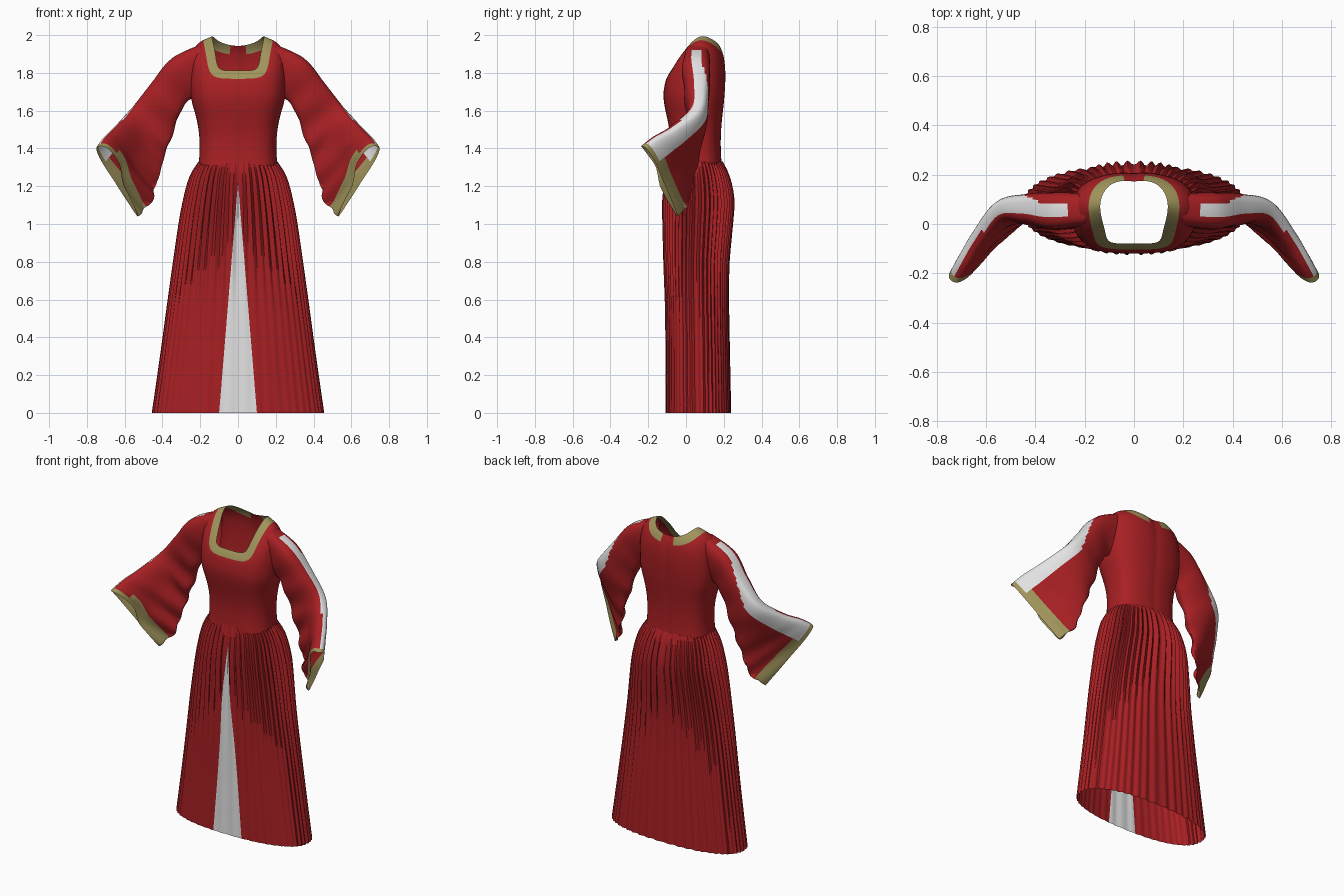
import bpy, bmesh, math
from mathutils import Vector

if "Cube" in bpy.data.objects:
    bpy.data.objects.remove(bpy.data.objects["Cube"])


def material(name, rgb):
    m = bpy.data.materials.new(name)
    m.diffuse_color = (*rgb, 1)
    m.use_nodes = True
    m.node_tree.nodes["Principled BSDF"].inputs["Base Color"].default_value = m.diffuse_color
    return m


MATS = [material("red_cloth", (0.39, 0.014, 0.017)),
        material("white_cloth", (0.78, 0.77, 0.77)),
        material("gold_trim", (0.35, 0.295, 0.105))]
RED, WHITE, GOLD = 0, 1, 2


def spline(keys, u):
    """Smooth interpolation through rows of numbers, u from 0 to 1."""
    f = u * (len(keys) - 1)
    i = min(int(f), len(keys) - 2)
    t = f - i
    p0, p1 = keys[max(i - 1, 0)], keys[i]
    p2, p3 = keys[i + 1], keys[min(i + 2, len(keys) - 1)]
    return [0.5 * (2 * b + (c - a) * t + (2 * a - 5 * b + 4 * c - d) * t * t
                   + (3 * b - a - 3 * c + d) * t ** 3)
            for a, b, c, d in zip(p0, p1, p2, p3)]


def ramp(x, lo, hi):
    x = max(0, min(1, (x - lo) / (hi - lo)))
    return x * x * (3 - 2 * x)


def loft(rows, closed, rule):
    """Skin rows of points; rule(row, column) gives the material."""
    bm = bmesh.new()
    grid = [[bm.verts.new(p) for p in r] for r in rows]
    n = len(rows[0])
    for j in range(len(rows) - 1):
        for i in range(n if closed else n - 1):
            k = (i + 1) % n
            f = bm.faces.new((grid[j][i], grid[j][k], grid[j + 1][k], grid[j + 1][i]))
            f.material_index = rule(j, i)
    return bm


def finish(bm, name, angle, mirror=False, subdiv=0):
    bmesh.ops.recalc_face_normals(bm, faces=bm.faces)
    me = bpy.data.meshes.new(name)
    bm.to_mesh(me)
    bm.free()
    ob = bpy.data.objects.new(name, me)
    bpy.context.collection.objects.link(ob)
    for m in MATS:
        me.materials.append(m)
    bpy.context.view_layer.objects.active = ob
    ob.select_set(True)
    bpy.ops.object.shade_smooth_by_angle(angle=math.radians(angle))
    ob.select_set(False)
    if mirror:
        mod = ob.modifiers.new("mirror", 'MIRROR')
        mod.use_clip = True
        mod.merge_threshold = 0.002
    if subdiv:
        mod = ob.modifiers.new("smooth", 'SUBSURF')
        mod.levels = mod.render_levels = subdiv
    return ob


# Pleated skirt: height, half width, front y, back y, pleat depth
SKIRT = [(0.0, 0.452, -0.108, 0.235, 0.0045), (0.2, 0.423, -0.108, 0.231, 0.0045),
         (0.4, 0.395, -0.108, 0.227, 0.0045), (0.6, 0.367, -0.11, 0.223, 0.0055),
         (0.8, 0.337, -0.113, 0.224, 0.0075), (1.0, 0.306, -0.116, 0.24, 0.0095),
         (1.13, 0.281, -0.116, 0.247, 0.010), (1.25, 0.25, -0.102, 0.225, 0.008),
         (1.33, 0.207, -0.086, 0.192, 0.003)]
PLEATS, STEP = 50, 6
rows = []
for j in range(25):
    z, hw, yf, yb, amp = spline(SKIRT, j / 24)
    row = []
    for i in range(PLEATS * STEP):
        a = 2 * math.pi * i / (PLEATS * STEP)
        c, s = math.cos(a), math.sin(a)
        x = math.copysign(abs(c) ** 0.85, c)
        y = math.copysign(abs(s) ** 0.85, s)
        wave = amp * (math.cos(PLEATS * a) + 0.3 * math.sin(PLEATS * a * 0.5))
        # Flatter cloth low on the front
        wave *= 1 - 0.6 * ramp(-s, 0.2, 0.8) * ramp(0.8 - z, 0, 0.3)
        row.append(((hw * x + wave * c),
                    (yf + yb) / 2 + (yb - yf) / 2 * y + wave * s, z))
    rows.append(row)
skirt = loft(rows, True, lambda j, i: RED)
# Tapered front panel, cut along two slanted lines
TIP, HALF = 1.22, 0.10
for side in (-1, 1):
    front = [f for f in skirt.faces if f.calc_center_median().y < 0.03]
    geom = set(front) | {e for f in front for e in f.edges} | {v for f in front for v in f.verts}
    bmesh.ops.bisect_plane(skirt, geom=list(geom), dist=1e-5, plane_co=(0, 0, TIP),
                           plane_no=(side * TIP, 0, HALF))
for f in skirt.faces:
    c = f.calc_center_median()
    if c.y < 0.03 and abs(c.x) < HALF * (1 - c.z / TIP):
        f.material_index = WHITE
finish(skirt, "pleated_skirt", 50)

# Bodice half: chest ring, shoulder ring, outer and inner neckline
CHEST = [(0, -.12), (.1, -.12), (.19, -.1), (.24, -.045), (.255, 0),
         (.258, .05), (.25, .12), (.19, .185), (.04, .208), (0, .196)]
SHOULDER = [(0, -.116, 1.72), (.08, -.116, 1.72), (.18, -.096, 1.75), (.225, -.05, 1.85),
            (.25, .0, 1.92), (.26, .07, 1.945), (.245, .14, 1.91), (.17, .195, 1.84),
            (.04, .217, 1.81), (0, .205, 1.81)]
COLLAR = [(0, -.107, 1.77), (.08, -.107, 1.77), (.155, -.097, 1.778), (.164, -.04, 1.885),
          (.176, .03, 1.96), (.18, .08, 1.986), (.168, .14, 1.963), (.12, .19, 1.92),
          (.035, .202, 1.905), (0, .19, 1.902)]
NECK = [(0, -.08, 1.812), (.06, -.08, 1.812), (.11, -.075, 1.818), (.116, -.03, 1.89),
        (.134, .03, 1.968), (.14, .08, 2.002), (.126, .13, 1.985), (.09, .168, 1.958),
        (.035, .178, 1.945), (0, .17, 1.942)]
rows = []
for z, hw, yf, yb in [(1.31, .212, -.088, .195), (1.35, .205, -.084, .19), (1.44, .203, -.08, .187),
                      (1.53, .213, -.092, .192), (1.61, .235, -.112, .202), (1.68, .258, -.122, .21)]:
    rows.append([(x * hw / .258, yf + (y + .12) / .328 * (yb - yf), z) for x, y in CHEST])
rows += [SHOULDER, COLLAR, NECK]
bodice = loft(rows, False, lambda j, i: GOLD if j == 7 and i < 8 else RED)
finish(bodice, "bodice", 60, mirror=True, subdiv=2)

# Hanging sleeve: top ridge xyz, bottom edge xyz, half thickness
SLEEVE = [(.20, .06, 1.95, .19, .055, 1.68, .08),
          (.35, .055, 1.877, .285, .05, 1.63, .088),
          (.455, .065, 1.75, .345, .05, 1.48, .074),
          (.56, .05, 1.617, .395, .05, 1.34, .06),
          (.648, -.07, 1.515, .435, .035, 1.21, .052),
          (.703, -.165, 1.46, .465, .01, 1.11, .05),
          (.738, -.232, 1.41, .535, -.04, 1.04, .048)]
ROWS, K = 48, 48
rows = []
for j in range(ROWS + 1):
    u = j / ROWS
    v = spline(SLEEVE, u)
    top, low = Vector(v[:3]), Vector(v[3:6])
    p, q = spline(SLEEVE, max(u - .04, 0)), spline(SLEEVE, min(u + .04, 1))
    along = Vector(q[:3]) + Vector(q[3:6]) - Vector(p[:3]) - Vector(p[3:6])
    n = (low - top).cross(along).normalized()
    along.normalize()
    row = []
    for i in range(K):
        a = 2 * math.pi * i / K
        t, s = (1 - math.cos(a)) / 2, math.sin(a)
        # Round arm above, thin hanging cloth below toward the cuff
        thin = 1.05 - 0.55 * t - 0.35 * ramp(u, .45, .75) * ramp(t, .1, .55)
        width = v[6] * math.copysign(abs(s) ** 0.6, s) * thin
        # Loose folds deepen toward the lower edge, mostly on the front
        depth = 0.014 if s > 0 else 0.005
        fold = depth * t * min(1, u * 3) * math.sin(u * 34 + 5 * t + (1.5 if s > 0 else 0))
        pt = top.lerp(low, t) + n * (width + fold)
        pt += (low - top).normalized() * 0.005 * t * t * math.sin(u * 40) * (u < .95)
        # Front of the cuff is cut back so the opening shows
        if s > 0:
            pt -= along * 0.045 * s * ramp(.6 - t, 0, .3) * ramp(u, .7, 1)
        row.append(pt)
    rows.append(row)


def sleeve_rule(j, i):
    u, deg = (j + .5) / ROWS, (i + .5) * 360 / K
    near_top = deg < 50 or deg > 300
    if u > (0.945 if near_top else 0.88):
        return GOLD
    # Stripe on the outer rear of the arm, tapering to a point at the shoulder
    grow = max(0, min(1, (u - .09) / .36))
    back, front = 62 * max(grow ** 1.7, .12), 8 if u < .6 else 0
    return WHITE if grow > 0 and (deg < front or deg > 360 - back) else RED


finish(loft(rows, True, sleeve_rule), "sleeves", 40, mirror=True)
